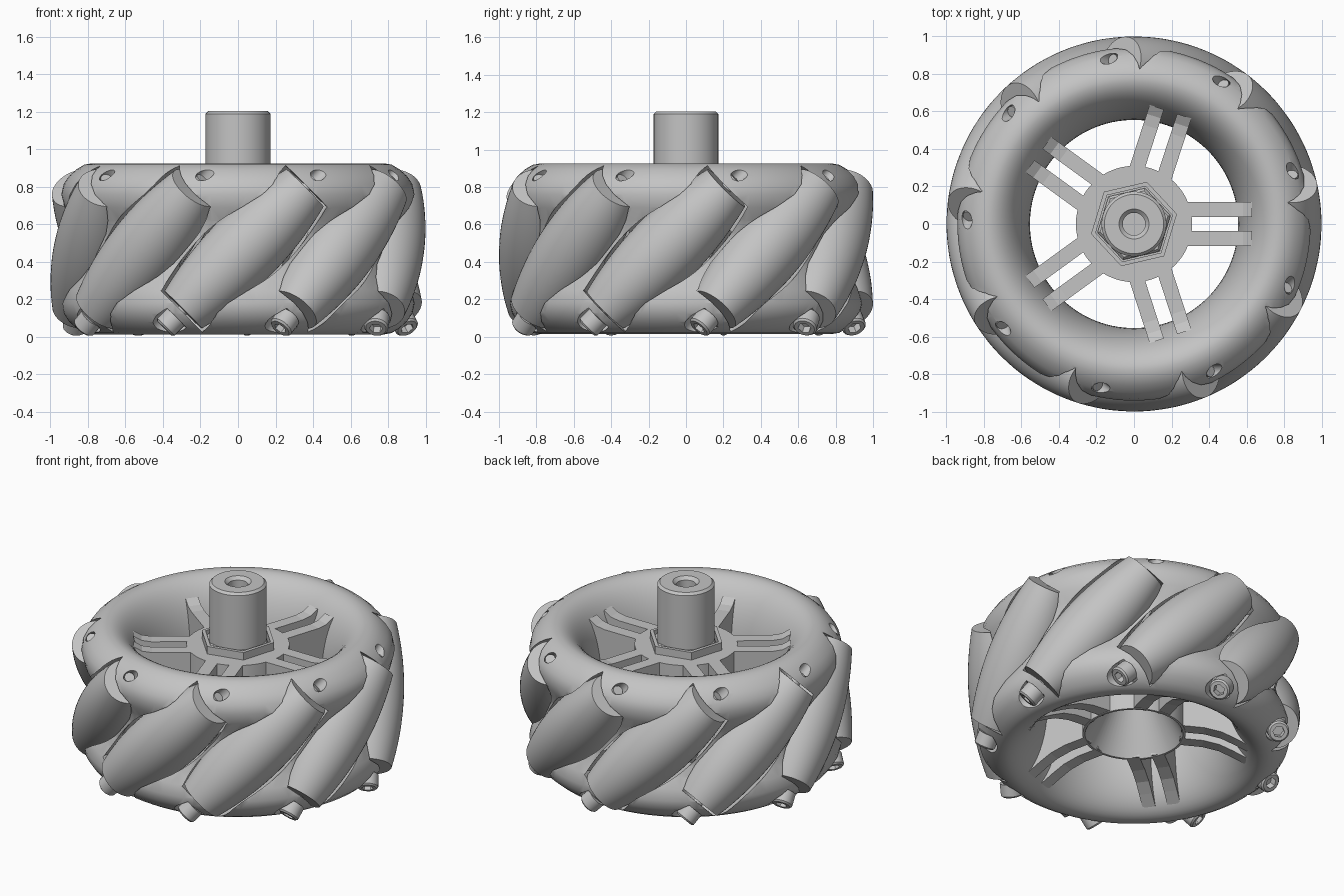
import bpy, bmesh
from math import sin, cos, pi, radians, sqrt
from mathutils import Matrix

if "Cube" in bpy.data.objects:
    bpy.data.objects.remove(bpy.data.objects["Cube"], do_unlink=True)

ROLLERS = 9
SPOKES = 5
AXIS_R = 0.8        # distance from wheel axis to roller axis
MID_Z = 0.47
HALF_LEN = 0.46     # half length of a roller
GAP = 0.016         # clearance between roller and pocket

grey = bpy.data.materials.new("plain_grey")
grey.use_nodes = True
colour = (0.55, 0.55, 0.55, 1)
grey.diffuse_color = colour
grey.node_tree.nodes["Principled BSDF"].inputs["Base Color"].default_value = colour


def add(name, mesh, matrix=None):
    ob = bpy.data.objects.new(name, mesh)
    bpy.context.scene.collection.objects.link(ob)
    if matrix:
        ob.matrix_world = matrix
    return ob


def finish(bm, name, matrix=None):
    bmesh.ops.recalc_face_normals(bm, faces=bm.faces)
    mesh = bpy.data.meshes.new(name)
    bm.to_mesh(mesh)
    bm.free()
    mesh.materials.append(grey)
    return add(name, mesh, matrix)


def lathe(name, profile, segs=48, loop=False, turn=0.0, matrix=None):
    """Turn (radius, height) points around the z axis."""
    bm = bmesh.new()
    rings = [[bm.verts.new((r * cos(turn + 2 * pi * i / segs), r * sin(turn + 2 * pi * i / segs), z))
              for i in range(segs)] for r, z in profile]
    pairs = list(zip(rings, rings[1:]))
    if loop:
        pairs.append((rings[-1], rings[0]))
    for a, b in pairs:
        for i in range(segs):
            j = (i + 1) % segs
            bm.faces.new((a[i], a[j], b[j], b[i]))
    bmesh.ops.remove_doubles(bm, verts=bm.verts, dist=1e-5)
    return finish(bm, name, matrix)


def cut(ob, cutters):
    """Subtract the cutters and delete them."""
    for c in cutters:
        mod = ob.modifiers.new("cut", "BOOLEAN")
        mod.operation = "DIFFERENCE"
        mod.solver = "EXACT"
        mod.object = c
        c.hide_render = True
    bpy.context.view_layer.update()
    deps = bpy.context.evaluated_depsgraph_get()
    mesh = bpy.data.meshes.new_from_object(ob.evaluated_get(deps))
    ob.modifiers.clear()
    ob.data = mesh
    for c in cutters:
        bpy.data.objects.remove(c, do_unlink=True)


def smooth(ob, angle=35):
    bpy.ops.object.select_all(action="DESELECT")
    ob.select_set(True)
    bpy.context.view_layer.objects.active = ob
    bpy.ops.object.shade_smooth_by_angle(angle=radians(angle))


def roller_radius(t):
    """Barrel radius that keeps the roller inside the unit wheel circle."""
    best = 1.0
    for k in range(-30, 31):
        p = radians(2 * k)
        a = cos(p) ** 2 + sin(p) ** 2 / 2
        b = AXIS_R * cos(p) + t * sin(p) / 2
        c = AXIS_R ** 2 + t * t / 2 - 1
        best = min(best, (sqrt(b * b - a * c) - b) / a)
    return best


# Slanted roller frames around the wheel
frames = [Matrix.Rotation(radians(-87.7 + 360 * k / ROLLERS), 4, "Z")
          @ Matrix.Translation((AXIS_R, 0, MID_Z))
          @ Matrix.Rotation(radians(-45), 4, "X") for k in range(ROLLERS)]
steps = [HALF_LEN * (i / 10 - 1) for i in range(21)]
barrel = [(roller_radius(t), t) for t in steps]

# Rim: ring with a rounded throat, bulging shoulders and a waist behind the rollers
throat = [(0.78 + 0.225 * cos(a), MID_Z + 0.456 * sin(a))
          for a in (pi / 2 + pi * i / 28 for i in range(29))]
shoulder = [(0.82, 0.449), (0.86, 0.425), (0.9, 0.39), (0.93, 0.345),
            (0.942, 0.29), (0.925, 0.22), (0.89, 0.15), (0.87, 0.08)]
outer = [(r, MID_Z - h) for r, h in shoulder] + [(r, MID_Z + h) for r, h in reversed(shoulder)]
rim = lathe("rim", throat + outer, 120, loop=True)

# Each cutter makes a roller pocket, a screw seat and a screw hole
end = HALF_LEN + 0.012
pocket = ([(0, -0.72), (0.078, -0.72), (0.078, -0.515), (0.036, -0.515), (0.036, -end),
           (barrel[0][0] + GAP, -end)] + [(r + GAP, t) for r, t in barrel]
          + [(barrel[-1][0] + GAP, end), (0.036, end), (0.036, 0.68), (0, 0.68)])
cut(rim, [lathe("pocket_cutter", pocket, 40, matrix=f) for f in frames])
smooth(rim)

# Barrel rollers
roller = lathe("roller_1", [(0, -HALF_LEN)] + barrel + [(0, HALF_LEN)], 48, matrix=frames[0])
smooth(roller)

# Socket screws holding the rollers
screw = lathe("screw_1", [(0, -0.6), (0.055, -0.6), (0.065, -0.59), (0.065, -0.515),
                          (0.031, -0.515), (0.031, 0.53), (0, 0.53)], 24)
cut(screw, [lathe("socket_cutter", [(0, -0.7), (0.036, -0.7), (0.036, -0.555), (0, -0.555)], 6)])
screw.matrix_world = frames[0]
smooth(screw)
for k, f in enumerate(frames[1:], 2):
    add(f"roller_{k}", roller.data, f)
    add(f"screw_{k}", screw.data, f)

# Hub with a conical hollow underneath
hub = lathe("hub", [(0, 0.79), (0.31, 0.79), (0.31, 0.17), (0.295, 0.17), (0.06, 0.6), (0, 0.6)], 64)
smooth(hub)

# Paired spokes: deep fins whose edges sweep along the throat of the rim
fin = [(0.28, 0.79), (0.52, 0.79), (0.58, 0.8), (0.63, 0.83), (0.6, 0.7), (0.58, 0.47),
       (0.61, 0.25), (0.68, 0.055), (0.6, 0.1), (0.52, 0.14), (0.42, 0.165), (0.28, 0.175)]
for k in range(SPOKES):
    for side, label in ((1, "a"), (-1, "b")):
        bm = bmesh.new()
        face = bm.faces.new([bm.verts.new((x, 0.077 * side - 0.04, z)) for x, z in fin])
        grown = bmesh.ops.extrude_face_region(bm, geom=[face])["geom"]
        bmesh.ops.translate(bm, vec=(0, 0.08, 0),
                            verts=[g for g in grown if isinstance(g, bmesh.types.BMVert)])
        finish(bm, f"spoke_{k + 1}{label}", Matrix.Rotation(2 * pi * k / SPOKES, 4, "Z"))

# Hexagonal collar and the hexagonal shaft base inside it
hex_turn = radians(13)
lathe("hex_collar", [(0.235, 0.77), (0.235, 0.84), (0.21, 0.84), (0.21, 0.77)], 6, loop=True, turn=hex_turn)
lathe("hex_base", [(0, 0.77), (0.2, 0.77), (0.2, 0.815), (0.185, 0.83), (0, 0.83)], 6, turn=hex_turn)

# Shaft with a chamfered bore, and the screw end below the hub
shaft = lathe("shaft", [(0, 0.7), (0.173, 0.7), (0.173, 1.19), (0.158, 1.205), (0.08, 1.205),
                        (0.06, 1.185), (0.06, 1.0), (0, 1.0)], 48)
smooth(shaft)
bolt = lathe("bolt_end", [(0, 0.7), (0.05, 0.7), (0.05, 0.4), (0, 0.4)], 24)
smooth(bolt)
